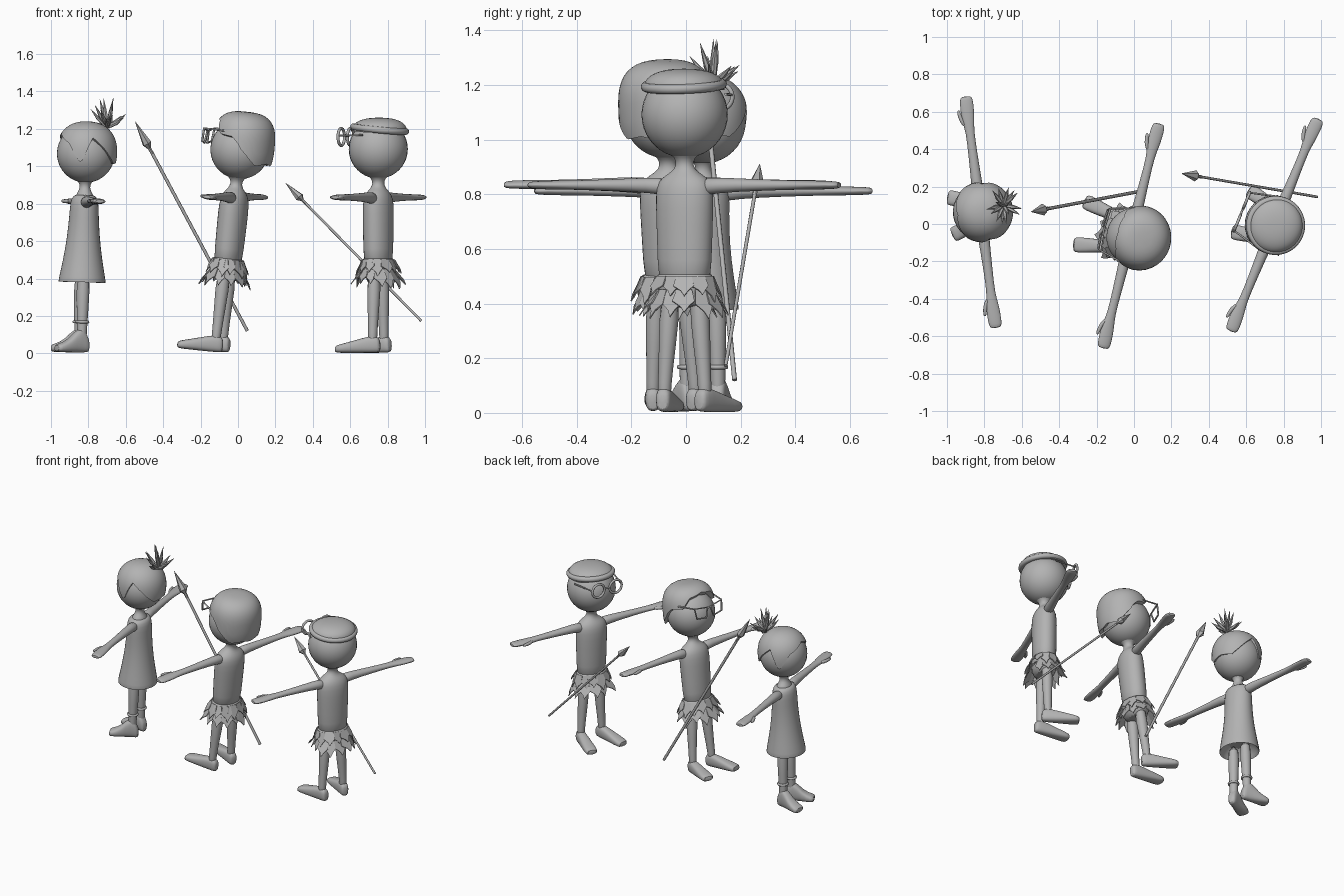
import bpy, bmesh, math, random
from math import sin, cos, pi, radians
from mathutils import Matrix, Vector

if "Cube" in bpy.data.objects:
    bpy.data.objects.remove(bpy.data.objects["Cube"])

random.seed(4)
grey = bpy.data.materials.new("plain_grey")
grey.diffuse_color = (0.45, 0.45, 0.45, 1)
grey.use_nodes = True
grey.node_tree.nodes["Principled BSDF"].inputs["Base Color"].default_value = grey.diffuse_color
M = Matrix()          # placement of the figure being built


def finish(name, me, mat=None, smooth=True, subsurf=0):
    me.materials.clear()
    me.materials.append(grey)
    for p in me.polygons:
        p.use_smooth = smooth
        p.material_index = 0
    if smooth:
        me.set_sharp_from_angle(angle=radians(50))
    ob = bpy.data.objects.new(name, me)
    bpy.context.collection.objects.link(ob)
    ob.matrix_world = M @ (mat or Matrix())
    if subsurf:
        ob.modifiers.new("round", 'SUBSURF').levels = subsurf
        ob.modifiers["round"].render_levels = subsurf
    return ob


def from_bm(name, bm, **kw):
    bmesh.ops.recalc_face_normals(bm, faces=bm.faces[:])
    me = bpy.data.meshes.new(name)
    bm.to_mesh(me)
    bm.free()
    return finish(name, me, **kw)


def spow(v, e):
    return math.copysign(abs(v) ** e, v)


def loft(name, axis, sections, n=16, e=1.0, mat=None):
    """Skin over elliptical sections (x, y, z, a, b) stacked along an axis."""
    bm = bmesh.new()
    rings = []
    for x, y, z, a, b in sections:
        ring = []
        for i in range(n):
            t = 2 * pi * i / n
            u, v = a * spow(cos(t), e), b * spow(sin(t), e)
            off = {'x': (0, u, v), 'y': (u, 0, v), 'z': (u, v, 0)}[axis]
            ring.append(bm.verts.new(Vector((x, y, z)) + Vector(off)))
        rings.append(ring)
    for r, s in zip(rings, rings[1:]):
        for i in range(n):
            bm.faces.new((r[i], r[(i + 1) % n], s[(i + 1) % n], s[i]))
    bm.faces.new(rings[0])
    bm.faces.new(rings[-1])
    return from_bm(name, bm, mat=mat, subsurf=1)


def tube(name, pts, r, radii=None, cyclic=False, res=3):
    cu = bpy.data.curves.new(name, 'CURVE')
    cu.dimensions = '3D'
    cu.bevel_depth, cu.bevel_resolution, cu.use_fill_caps = r, res, True
    sp = cu.splines.new('POLY')
    sp.points.add(len(pts) - 1)
    for i, p in enumerate(pts):
        sp.points[i].co = (*p, 1)
        sp.points[i].radius = radii[i] if radii else 1
    sp.use_cyclic_u = cyclic
    tmp = bpy.data.objects.new(name, cu)
    me = bpy.data.meshes.new_from_object(tmp)
    bpy.data.objects.remove(tmp)
    return finish(name, me)


def hair_cap(name, c, rx, ry, rz, e, edge, mirror=True):
    """Shell from the crown down to an edge given as (azimuth, polar) degrees."""
    n, m = 72, 12
    bm = bmesh.new()
    top = bm.verts.new((c[0], c[1], c[2] + rz))
    rings = [[] for _ in range(m + 1)]
    for i in range(n):
        az = 2 * pi * i / n
        d = math.degrees(min(az, 2 * pi - az))
        for (a0, p0), (a1, p1) in zip(edge, edge[1:]):
            if a0 <= d <= a1:
                end = radians(p0 + (p1 - p0) * (d - a0) / (a1 - a0))
        for j in range(m + 1):
            p = end * min(j + 1, m) / m
            k = 0.82 if j == m else 1
            s = spow(sin(p), e) * k
            rings[j].append(bm.verts.new((c[0] + rx * s * sin(az), c[1] - ry * s * cos(az),
                                          c[2] + rz * spow(cos(p), e) * k)))
    for i in range(n):
        k = (i + 1) % n
        bm.faces.new((top, rings[0][i], rings[0][k]))
        for r, s in zip(rings, rings[1:]):
            bm.faces.new((r[i], s[i], s[k], r[k]))
    from_bm(name, bm)


def head(z, r):
    bm = bmesh.new()
    bmesh.ops.create_uvsphere(bm, u_segments=32, v_segments=20, radius=r)
    from_bm("head", bm, mat=Matrix.Translation((0, 0, z)))


def arms(z, reach):
    for s in (-1, 1):
        loft("arm_and_hand", 'x', [(s * .07, 0, z - .008, .036, .036), (s * .12, 0, z, .031, .029),
             (s * .3, 0, z, .025, .021), (s * .44, 0, z, .022, .017), (s * .49, -.002, z, .034, .017),
             (s * .55, 0, z, .037, .016), (s * (reach - .015), .002, z, .036, .014),
             (s * reach, .002, z, .025, .01)])
        loft("thumb", 'x', [(s * .46, -.018, z, .012, .012), (s * .5, -.04, z, .013, .012),
             (s * .545, -.047, z, .010, .010), (s * .555, -.047, z, .005, .005)], n=8)


def legs(top, thigh, ankle_r, hip, ankle, length, splay, collar=.095):
    for s in (-1, 1):
        loft("leg", 'z', [(s * ankle, 0, .03, ankle_r, ankle_r), (s * ankle, 0, .1, ankle_r, ankle_r),
             (s * (ankle * .6 + hip * .4), 0, .22, ankle_r * 1.2, ankle_r * 1.2),
             (s * hip, 0, top, thigh, thigh)])
        loft("foot", 'y', [(0, .042, .035, .018, .028), (0, .03, .045, .028, .042),
             (0, -.005, collar / 2, .031, collar / 2), (0, -length * .5, .033, .038, .033),
             (0, -length * .88, .023, .043, .023), (0, -length, .02, .036, .017)], e=.75,
             mat=Matrix.Translation((s * ankle, 0, 0)) @ Matrix.Rotation(s * splay, 4, 'Z'))


def leaf_skirt():
    loft("hip_wrap", 'z', [(0, 0, .38, .08, .06), (0, 0, .42, .108, .08), (0, 0, .5, .113, .083),
                           (0, 0, .51, .105, .077)])
    for z, drop, flare, count in ((.5, .085, .035, 13), (.45, .095, .05, 13)):
        bm = bmesh.new()
        for i in range(count):
            a = 2 * pi * (i + random.uniform(-.2, .2)) / count
            d, f = drop * random.uniform(.8, 1.15), flare * random.uniform(.6, 1.3)
            w = .26
            spec = [(a - w, 0, 0), (a - w * 1.15, .5, .5), (a - .06, .75, .7), (a + .03, 1, 1),
                    (a + w * .6, .7, .8), (a + w * 1.15, .5, .5), (a + w, 0, 0)]
            bm.faces.new([bm.verts.new(((.113 + f * o) * cos(t), (.085 + f * o) * sin(t), z - d * h))
                          for t, h, o in spec])
        ob = from_bm("skirt_leaves", bm, smooth=False)
        ob.modifiers.new("thick", 'SOLIDIFY').thickness = .005


def bare_torso():
    loft("torso", 'z', [(0, 0, .45, .1, .074), (0, 0, .55, .105, .077), (0, 0, .7, .11, .08),
         (0, 0, .8, .113, .08), (0, 0, .845, .105, .068), (0, 0, .87, .07, .05),
         (0, 0, .89, .036, .034), (0, 0, .92, .03, .03), (0, 0, .945, .05, .05), (0, 0, .97, .09, .09)])


def place(x, y, turn, lean, z=0):
    return Matrix.Translation((x, y, z)) @ Matrix.Rotation(radians(turn), 4, 'Z') @ Matrix.Rotation(lean, 4, 'X')


def spear(tip, tail, r, head_len, head_r):
    tip, tail = Vector(tip), Vector(tail)
    d = (tail - tip).normalized()
    tube("spear_shaft", [tip + d * head_len * .8, tail], r, res=2)
    q = Matrix.Translation(tip) @ d.to_track_quat('Z', 'Y').to_matrix().to_4x4()
    bm = bmesh.new()
    prof = [(0, .001), (head_len * .82, head_r), (head_len, r * 1.3), (head_len * 1.2, r * 1.2)]
    rings = [[bm.verts.new((k * cos(i * pi / 3), k * .8 * sin(i * pi / 3), z)) for i in range(6)] for z, k in prof]
    for a, b in zip(rings, rings[1:]):
        for i in range(6):
            bm.faces.new((a[i], a[(i + 1) % 6], b[(i + 1) % 6], b[i]))
    bm.faces.new(rings[0])
    bm.faces.new(rings[-1])
    from_bm("spear_head", bm, mat=q, smooth=False)


# --- Left figure: dress, ankle boots and a spiky hair tuft
M = place(-.845, .06, -82.6, -.03, .003)
head(1.065, .155)
loft("neck", 'z', [(0, 0, .8, .08, .06), (0, 0, .85, .06, .045), (0, 0, .87, .032, .03),
                   (0, 0, .9, .027, .027), (0, 0, .925, .045, .045), (0, 0, .95, .085, .085)])
loft("dress", 'z', [(0, 0, .46, .09, .085), (0, 0, .385, .125, .122), (0, 0, .372, .136, .13),
     (0, 0, .39, .135, .129), (0, 0, .5, .115, .106), (0, 0, .62, .1, .089), (0, 0, .73, .098, .08),
     (0, 0, .81, .1, .077), (0, 0, .838, .085, .062), (0, 0, .845, .06, .045)])
arms(.81, .625)
legs(.45, .042, .026, .05, .058, .15, .3, .16)
for s in (-1, 1):
    tube("boot_collar", [(s * .057 + .03 * cos(t * pi / 8), .03 * sin(t * pi / 8), .165)
                         for t in range(16)], .008, cyclic=True)
hair_cap("fringe_hair", (0, .004, 1.072), .163, .163, .166, .88,
         [(0, 55), (45, 76), (72, 108), (95, 65), (120, 86), (150, 108), (180, 104)])
base = Vector((-.02, .115, 1.21))
for i in range(16):
    a = i * 2.4
    el = radians(random.uniform(12, 85))
    d = Vector((cos(a) * cos(el), sin(a) * cos(el), sin(el)))
    ln = .08 + .07 * sin(el)
    tube("hair_spike", [base, base + d * ln * .55, base + d * ln + Vector((0, 0, .012))],
         .011, [.9, 1, .05], res=1)

# --- Middle figure: swept hair, angular glasses and leaf skirt, leaning back
M = place(-.106, -.041, -104, -.11, .006)
head(1.09, .158)
bare_torso()
arms(.835, .62)
legs(.46, .046, .025, .056, .08, .205, .2)
leaf_skirt()
hair_cap("swept_hair", (0, .016, 1.115), .174, .168, .18, .7,
         [(0, 46), (35, 56), (52, 80), (80, 82), (108, 96), (132, 116), (160, 110), (180, 114)])
for s in (-1, 1):
    tube("angular_frame", [(s * .012, -.185, 1.17), (s * .115, -.18, 1.185), (s * .105, -.185, 1.115),
                           (s * .03, -.19, 1.105)], .006, cyclic=True)
    tube("glasses_arm", [(s * .115, -.18, 1.185), (s * .15, -.05, 1.185)], .005)
tube("glasses_bridge", [(-.015, -.185, 1.165), (.015, -.185, 1.165)], .006)

# --- Right figure: flat cap of hair, round glasses and leaf skirt
M = place(.75, -.005, -112.3, 0, .002)
head(1.09, .158)
bare_torso()
arms(.832, .615)
legs(.46, .044, .025, .054, .08, .205, .2)
leaf_skirt()
hair_cap("flat_hair", (0, .005, 1.185), .148, .148, .073, .85, [(0, 80), (60, 92), (180, 95)])
tube("hair_band", [(.14 * sin(t * pi / 20), .008 - .14 * cos(t * pi / 20), 1.197 + .014 * cos(t * pi / 20))
                   for t in range(40)], .018, cyclic=True)
for s in (-1, 1):
    tube("round_frame", [(s * .066 + .046 * cos(t * pi / 14), -.187, 1.155 + .046 * sin(t * pi / 14))
                         for t in range(28)], .008, cyclic=True)
    tube("glasses_arm", [(s * .11, -.185, 1.162), (s * .15, -.03, 1.165)], .005)
tube("glasses_bridge", [(-.022, -.188, 1.16), (.022, -.188, 1.16)], .006)

# --- Two spears
M = Matrix()
spear((-.55, .065, 1.24), (.05, .178, .12), .009, .165, .032)
spear((.255, .27, .91), (.98, .145, .173), .007, .13, .03)
